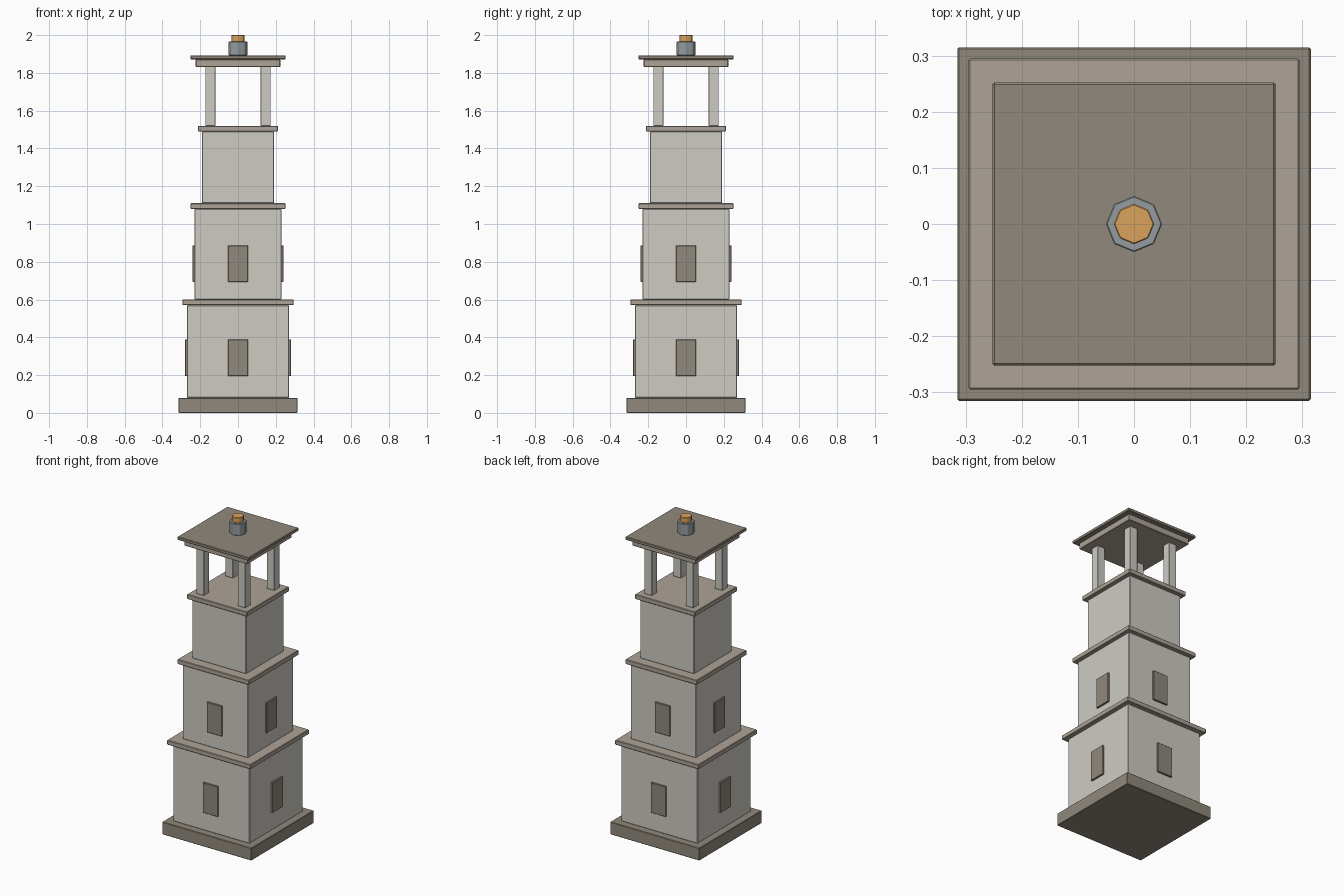
import bpy
from math import pi, sin, cos

if "Cube" in bpy.data.objects:
    bpy.data.objects.remove(bpy.data.objects["Cube"])


def material(name, r, g, b):
    m = bpy.data.materials.new(name)
    m.diffuse_color = (r, g, b, 1)
    m.use_nodes = True
    m.node_tree.nodes["Principled BSDF"].inputs["Base Color"].default_value = m.diffuse_color
    return m


WALL = material("pale_stone", 0.62, 0.60, 0.55)
TRIM = material("trim_stone", 0.42, 0.37, 0.31)
DARK = material("dark_stone", 0.28, 0.25, 0.20)
STEEL = material("steel", 0.30, 0.33, 0.35)
AMBER = material("amber", 0.70, 0.36, 0.11)


def finish(name, mat, bevel):
    ob = bpy.context.object
    ob.name = name
    ob.data.materials.append(mat)
    if bevel:
        mod = ob.modifiers.new("edge_bevel", 'BEVEL')
        mod.width = bevel
        mod.segments = 1
    return ob


def box(name, x, y, z0, z1, hx, hy, mat, bevel=0.003, turn=0):
    bpy.ops.mesh.primitive_cube_add(size=1, location=(x, y, (z0 + z1) / 2),
                                    rotation=(0, 0, turn))
    bpy.context.object.scale = (2 * hx, 2 * hy, z1 - z0)
    bpy.ops.object.transform_apply(location=False, rotation=False, scale=True)
    return finish(name, mat, bevel)


def octagon(name, r, z0, z1, mat):
    bpy.ops.mesh.primitive_cylinder_add(vertices=8, radius=r, depth=z1 - z0,
                                        location=(0, 0, (z0 + z1) / 2))
    return finish(name, mat, 0.002)


# Stacked square storeys, ledges and roof: name, half width, bottom, top
for name, h, z0, z1, mat in [
    ("plinth", 0.315, 0.0, 0.08, DARK),
    ("lower_storey", 0.27, 0.08, 0.57, WALL),
    ("lower_ledge", 0.295, 0.57, 0.60, TRIM),
    ("middle_storey", 0.23, 0.60, 1.08, WALL),
    ("middle_ledge", 0.252, 1.08, 1.11, TRIM),
    ("upper_storey", 0.19, 1.11, 1.49, WALL),
    ("upper_ledge", 0.212, 1.49, 1.52, TRIM),
    ("roof_beam", 0.224, 1.832, 1.872, TRIM),
    ("roof_slab", 0.252, 1.872, 1.892, DARK),
]:
    box(name, 0, 0, z0, z1, h, h, mat)

# Window panels on all four sides of the two lower storeys
for level, wall, z0, z1 in [("lower", 0.27, 0.196, 0.388),
                            ("middle", 0.23, 0.694, 0.886)]:
    for i in range(4):
        a = i * pi / 2
        box(f"{level}_window_{i + 1}", wall * sin(a), -wall * cos(a), z0, z1,
            0.053, 0.011, DARK, 0.002, a)

# Four belfry posts
for sx in (-1, 1):
    for sy in (-1, 1):
        side = ("front" if sy < 0 else "back") + ("_left" if sx < 0 else "_right")
        box(f"{side}_post", sx * 0.146, sy * 0.146, 1.52, 1.832,
            0.027, 0.027, WALL, 0.002)

# Lamp on the roof
octagon("lamp_base", 0.05, 1.892, 1.965, STEEL)
octagon("lamp_light", 0.036, 1.965, 2.0, AMBER)
